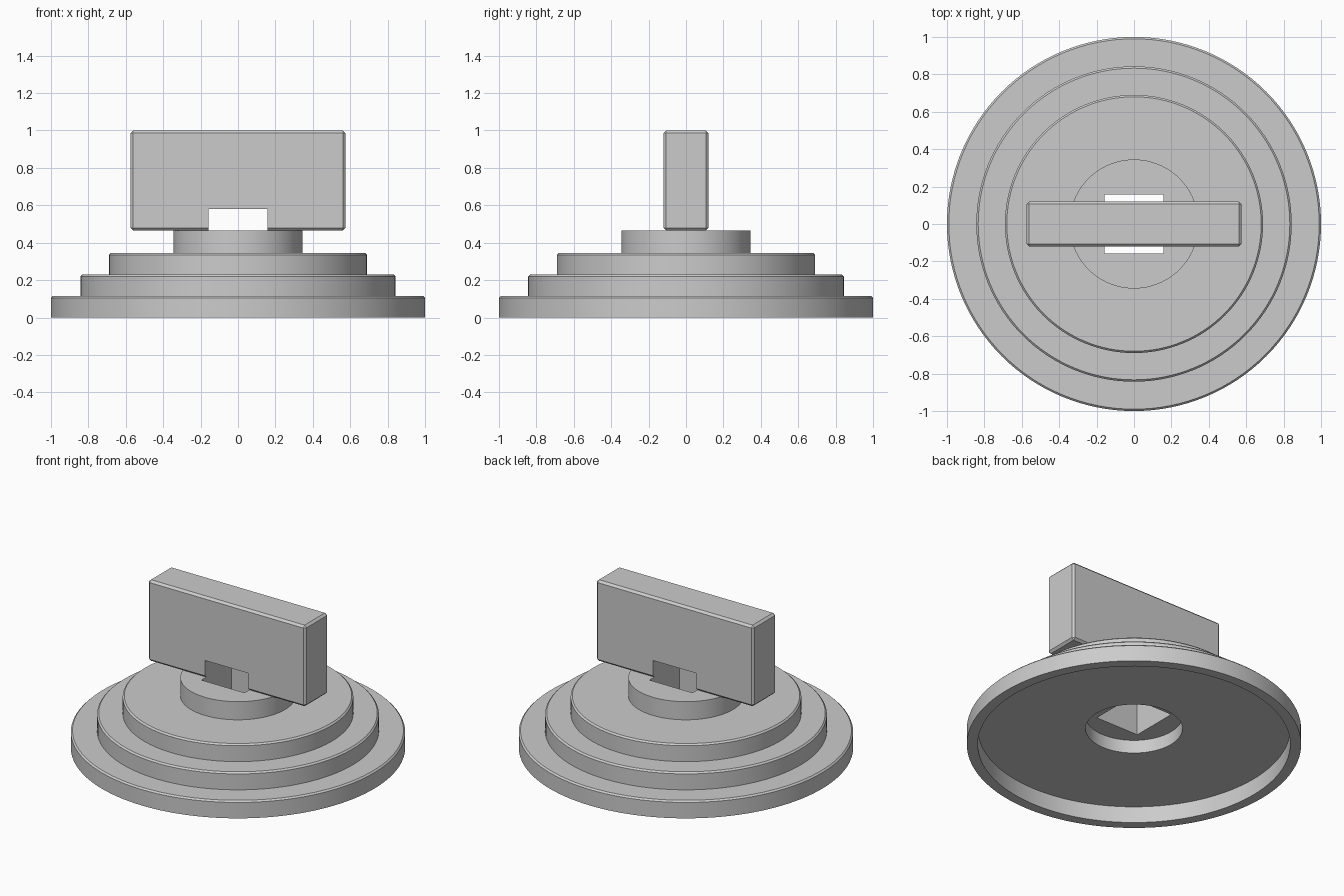
import bpy, bmesh, math
from mathutils import Matrix

if "Cube" in bpy.data.objects:
    bpy.data.objects.remove(bpy.data.objects["Cube"])

STEPS = [(1.0, 0.115), (0.843, 0.23), (0.69, 0.345)]   # radius, top height
BEVEL = 0.01


def finish(name, bm):
    bmesh.ops.recalc_face_normals(bm, faces=bm.faces)
    mesh = bpy.data.meshes.new(name)
    bm.to_mesh(mesh)
    bm.free()
    obj = bpy.data.objects.new(name, mesh)
    bpy.context.collection.objects.link(obj)
    return obj


def lathe(name, profile, segments=128):
    bm = bmesh.new()
    verts = [bm.verts.new((r, 0, z)) for r, z in profile]
    edges = [bm.edges.new(pair) for pair in zip(verts, verts[1:])]
    bmesh.ops.spin(bm, geom=verts + edges, axis=(0, 0, 1), cent=(0, 0, 0),
                   angle=math.tau, steps=segments, use_merge=False)
    bmesh.ops.remove_doubles(bm, verts=bm.verts, dist=1e-4)
    return finish(name, bm)


def box(name, size, z_low, z_high, bevel=0):
    bm = bmesh.new()
    bmesh.ops.create_cube(bm, size=1, matrix=Matrix.Translation((0, 0, (z_low + z_high) / 2))
                          @ Matrix.Diagonal((*size, z_high - z_low, 1)))
    if bevel:
        bmesh.ops.bevel(bm, geom=bm.edges[:], offset=bevel, segments=1,
                        affect='EDGES', profile=0.5)
    return finish(name, bm)


def activate(obj):
    bpy.ops.object.select_all(action='DESELECT')
    obj.select_set(True)
    bpy.context.view_layer.objects.active = obj


def cut(obj, cutter):
    mod = obj.modifiers.new("socket", 'BOOLEAN')
    mod.operation, mod.solver, mod.object = 'DIFFERENCE', 'EXACT', cutter
    activate(obj)
    bpy.ops.object.modifier_apply(modifier=mod.name)


# Stepped dial with hollow underside, counterbore and stem
profile = [(0, 0.195), (0.29, 0.195), (0.29, 0.108), (0.935, 0.108), (0.935, 0), (1, 0)]
for r, top in STEPS:
    if r < 1:
        profile.append((r, top - 0.115))
    profile += [(r, top - BEVEL), (r - BEVEL, top)]
profile += [(0.345, 0.345), (0.345, 0.465), (0, 0.465)]
dial = lathe("stepped_dial", profile)

# Grip bar across the stem
grip = box("grip_bar", (1.15, 0.24), 0.465, 1.0, bevel=0.014)

# Square shaft socket through the stem and into the grip
socket = box("socket_cutter", (0.315, 0.315), 0.15, 0.58)
socket.hide_render = True
for part in (dial, grip):
    cut(part, socket)
bpy.data.objects.remove(socket)

activate(dial)
bpy.ops.object.shade_smooth_by_angle(angle=math.radians(30))
